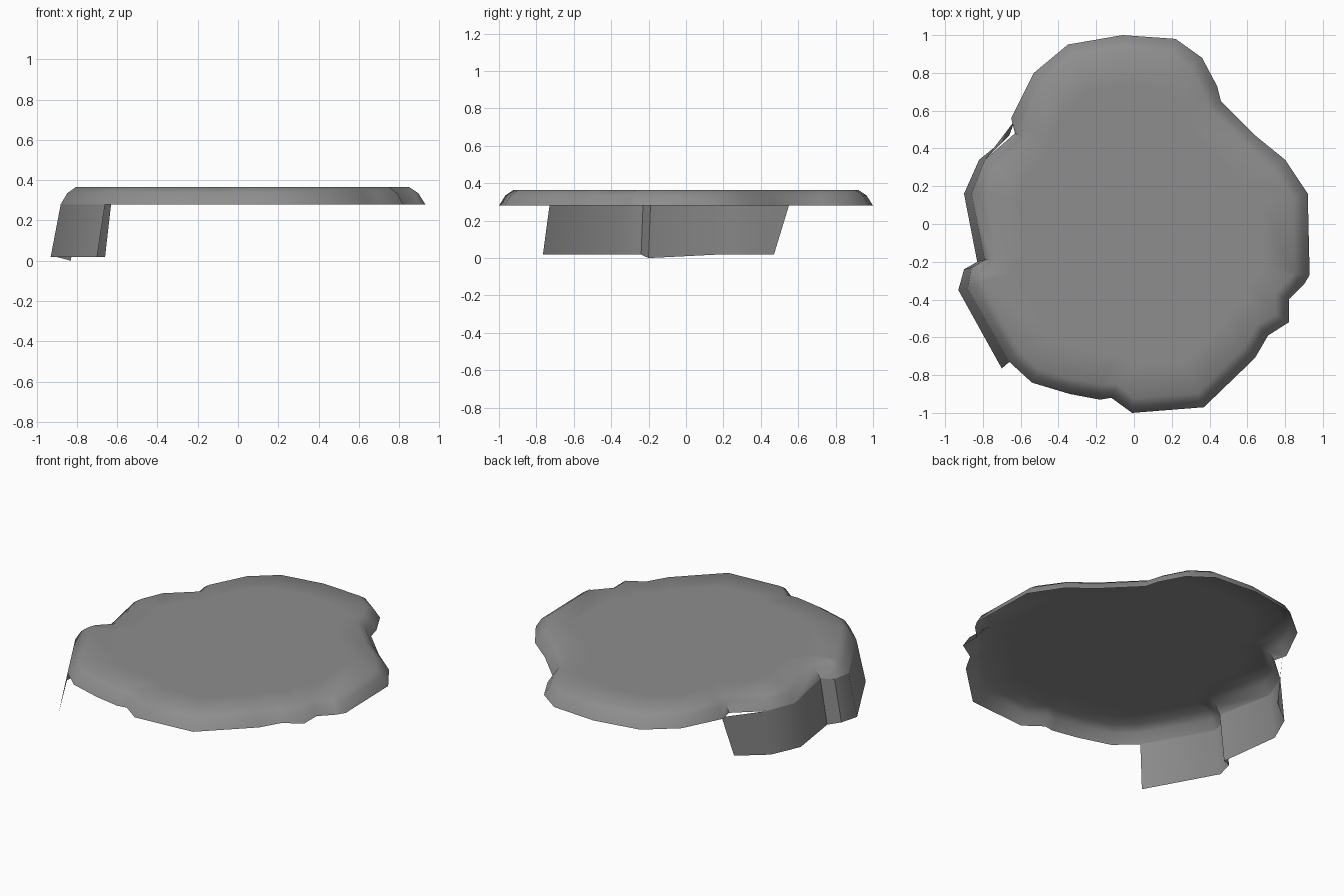
import bpy
import bmesh
from mathutils import Vector

# Remove the default object
cube = bpy.data.objects.get("Cube")
if cube:
    bpy.data.objects.remove(cube, do_unlink=True)

# One plain grey for everything
grey = bpy.data.materials.new("plain_grey")
grey.use_nodes = True
colour = (0.27, 0.27, 0.27, 1)
grey.diffuse_color = colour
grey.node_tree.nodes["Principled BSDF"].inputs["Base Color"].default_value = colour

RIM_Z = 0.28
TOP_Z = 0.365

# Edge of the slab, clockwise from the back
outline = [
    (-.06, 1), (.22, .98), (.36, .88), (.44, .73), (.46, .65), (.64, .47),
    (.8, .34), (.92, .16), (.93, -.27), (.9, -.32), (.82, -.4), (.82, -.52),
    (.71, -.59), (.64, -.71), (.37, -.97), (-.01, -1), (-.12, -.92),
    (-.18, -.93), (-.34, -.9), (-.54, -.84), (-.66, -.73), (-.88, -.34),
    (-.86, -.23), (-.79, -.19), (-.86, .16), (-.79, .34), (-.63, .48),
    (-.65, .56), (-.53, .8), (-.35, .95),
]
# Lower edge of the hanging skirt, from the front end to the back end
skirt_foot = [
    (-.7, -.765), (-.93, -.35), (-.9, -.24), (-.83, -.2),
    (-.9, .16), (-.82, .34), (-.66, .47),
]
SKIRT_START = outline.index((-.66, -.73))


def inset(points, distance):
    """Move each point of a closed clockwise outline inward."""
    moved = []
    for i, p in enumerate(points):
        along = Vector(points[(i + 1) % len(points)]) - Vector(points[i - 1])
        inward = Vector((along.y, -along.x)).normalized()
        moved.append(tuple(Vector(p) + inward * distance))
    return moved


def add_ring(bm, points, z):
    return [bm.verts.new((x, y, z)) for x, y in points]


def bridge(bm, low, high, closed):
    """Join two rows of points with quads that face outward."""
    count = len(low)
    for i in range(count if closed else count - 1):
        j = (i + 1) % count
        bm.faces.new((low[j], low[i], high[i], high[j]))


def finish(bm, name, angle):
    mesh = bpy.data.meshes.new(name)
    bm.to_mesh(mesh)
    bm.free()
    mesh.materials.append(grey)
    obj = bpy.data.objects.new(name, mesh)
    bpy.context.collection.objects.link(obj)
    bpy.ops.object.select_all(action='DESELECT')
    obj.select_set(True)
    bpy.context.view_layer.objects.active = obj
    bpy.ops.object.shade_smooth_by_angle(angle=angle)


# Slab: rounded rim and flat top, open underneath
bm = bmesh.new()
crown = inset(outline, 0.08)
centre = [(x * 0.8, y * 0.8) for x, y in crown]
rings = [
    add_ring(bm, outline, RIM_Z),
    add_ring(bm, inset(outline, 0.035), 0.335),
    add_ring(bm, crown, TOP_Z),
    add_ring(bm, centre, TOP_Z),
]
for low, high in zip(rings, rings[1:]):
    bridge(bm, low, high, True)
bm.faces.new(reversed(rings[-1]))
finish(bm, "slab", 0.9)

# Skirt: thin curtain hanging from the right edge, with a lower fold
bm = bmesh.new()
head = outline[SKIRT_START:SKIRT_START + len(skirt_foot)]
head[-1] = (-.63, .55)
foot = add_ring(bm, skirt_foot, 0.018)
foot[3].co.z = 0
bridge(bm, foot, add_ring(bm, head, RIM_Z), False)
finish(bm, "skirt", 0.8)
